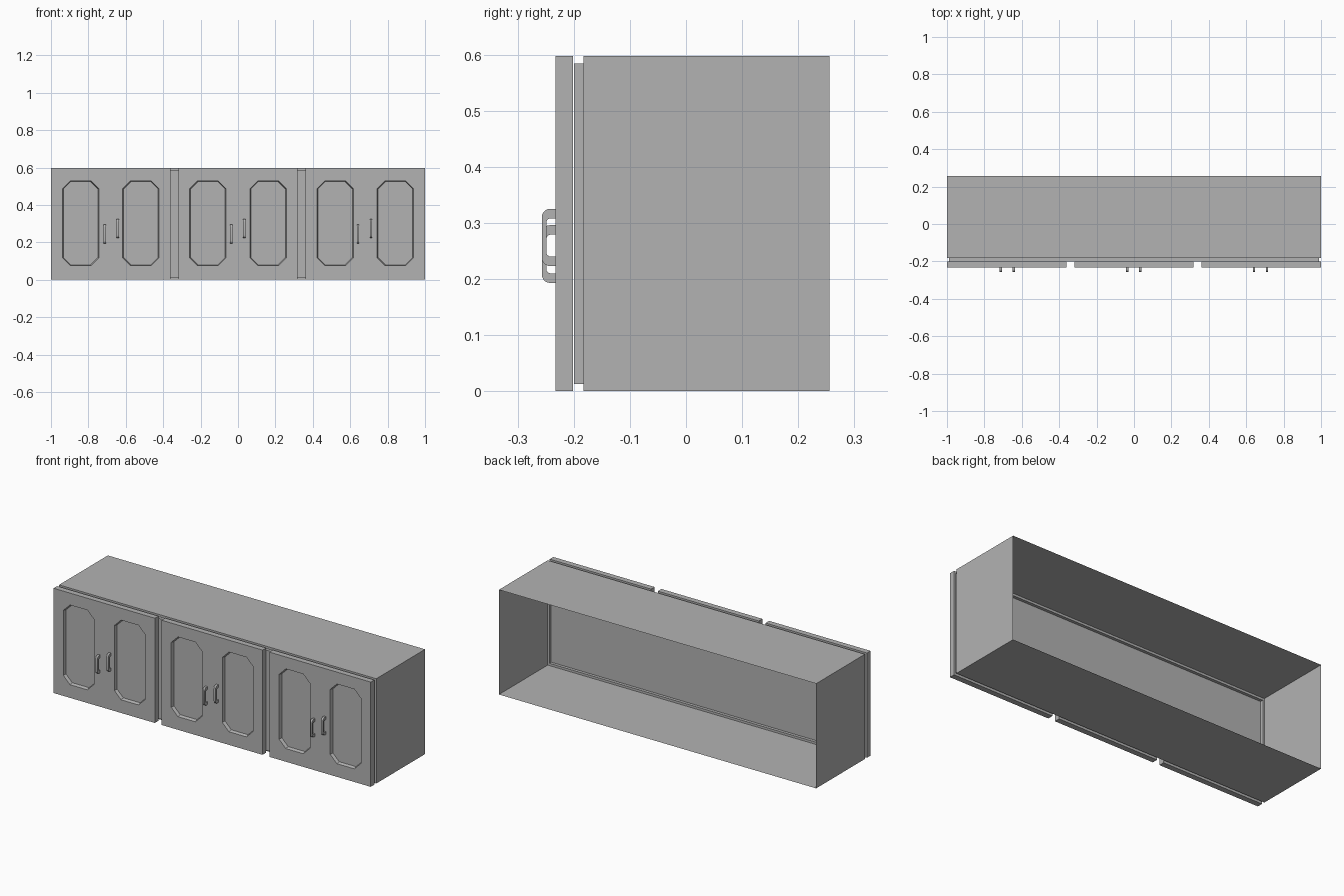
import bpy
import bmesh
import math

cube = bpy.data.objects.get("Cube")
if cube:
    bpy.data.objects.remove(cube, do_unlink=True)

GREY = bpy.data.materials.new("plain_grey")
GREY.use_nodes = True
GREY.diffuse_color = (0.45, 0.45, 0.45, 1)
GREY.node_tree.nodes["Principled BSDF"].inputs["Base Color"].default_value = (0.45, 0.45, 0.45, 1)

HEIGHT = 0.597
DOOR_BACK, DOOR_FRONT = -0.201, -0.233


def finish(bm, name, recalc=True):
    """Turn a bmesh into a grey object."""
    if recalc:
        bmesh.ops.recalc_face_normals(bm, faces=bm.faces)
    mesh = bpy.data.meshes.new(name)
    bm.to_mesh(mesh)
    bm.free()
    mesh.materials.append(GREY)
    ob = bpy.data.objects.new(name, mesh)
    bpy.context.collection.objects.link(ob)
    return ob


def loft(bm, rings, cap_first=True, cap_last=True):
    """Skin matching closed rings of points, optionally capping the ends."""
    loops = [[bm.verts.new(p) for p in ring] for ring in rings]
    n = len(loops[0])
    for a, b in zip(loops, loops[1:]):
        for i in range(n):
            j = (i + 1) % n
            bm.faces.new((a[i], a[j], b[j], b[i]))
    if cap_first:
        bm.faces.new(loops[0][::-1])
    if cap_last:
        bm.faces.new(loops[-1])


def rect(x0, x1, z0, z1, y):
    return [(x0, y, z0), (x1, y, z0), (x1, y, z1), (x0, y, z1)]


def octagon(cx, cz, hw, hh, c, y):
    """Rectangle with clipped corners."""
    pts = [(hw - c, -hh), (hw, c - hh), (hw, hh - c), (hw - c, hh),
           (c - hw, hh), (-hw, hh - c), (-hw, c - hh), (c - hw, -hh)]
    return [(cx + x, y, cz + z) for x, z in pts]


# Cabinet body: thin shell, open at the back, stepping in to a narrower front
bm = bmesh.new()
loft(bm, [rect(-1, 1, 0, HEIGHT, 0.256),
          rect(-1, 1, 0, HEIGHT, -0.183),
          rect(-0.99, 0.99, 0.013, 0.584, -0.183),
          rect(-0.99, 0.99, 0.013, 0.584, -0.2)], cap_first=False)
bm.normal_update()
front = min(bm.faces, key=lambda f: f.calc_center_median().y)
if front.normal.y > 0:
    bmesh.ops.reverse_faces(bm, faces=bm.faces)
finish(bm, "cabinet_body", recalc=False)


def make_door(name, x0, x1):
    """Door slab with two sunken clipped-corner panels."""
    bm = bmesh.new()
    loft(bm, [rect(x0, x1, 0, HEIGHT, DOOR_BACK), rect(x0, x1, 0, HEIGHT, DOOR_FRONT)])
    door = finish(bm, name)
    mid = (x0 + x1) / 2
    bm = bmesh.new()
    for side in (-1, 1):
        cx = mid + side * 0.161
        loft(bm, [octagon(cx, 0.302, 0.097, 0.227, 0.042, DOOR_FRONT - 0.01),
                  octagon(cx, 0.302, 0.097, 0.227, 0.042, DOOR_FRONT),
                  octagon(cx, 0.302, 0.092, 0.222, 0.039, DOOR_FRONT + 0.018)])
    cutter = finish(bm, "panel_cutter")
    cutter.hide_render = True
    mod = door.modifiers.new("panels", "BOOLEAN")
    mod.operation = "DIFFERENCE"
    mod.solver = "EXACT"
    mod.object = cutter
    bpy.context.view_layer.objects.active = door
    bpy.ops.object.modifier_apply(modifier=mod.name)
    bpy.data.objects.remove(cutter, do_unlink=True)


def arch(y_base, y_out, z0, z1, r, steps=5):
    """Bracket outline from the lower foot round to the upper foot."""
    pts = [(y_base, z0)]
    for cz, start in ((z0 + r, -90), (z1 - r, -180)):
        for i in range(steps + 1):
            a = math.radians(start - 90 * i / steps)
            pts.append((y_out + r + r * math.cos(a), cz + r * math.sin(a)))
    return pts + [(y_base, z1)]


def make_handle(name, x, z0, z1):
    """Rounded pull handle standing off the door."""
    outer = arch(DOOR_FRONT, -0.257, z0, z1, 0.015)
    inner = arch(DOOR_FRONT, -0.249, z0 + 0.017, z1 - 0.017, 0.008)
    bm = bmesh.new()
    # Cross-sections run along the bracket from foot to foot
    loft(bm, [[(x - 0.006, oy, oz), (x + 0.006, oy, oz),
               (x + 0.006, iy, iz), (x - 0.006, iy, iz)]
              for (oy, oz), (iy, iz) in zip(outer, inner)])
    ob = finish(bm, name)
    for o in bpy.context.selected_objects:
        o.select_set(False)
    ob.select_set(True)
    bpy.context.view_layer.objects.active = ob
    bpy.ops.object.shade_smooth_by_angle(angle=math.radians(30))


# Three double doors, each with a lower and a higher handle
for label, x0, x1, hx in (("right", -1, -0.361, -0.677),
                          ("middle", -0.318, 0.318, -0.001),
                          ("left", 0.361, 1, 0.677)):
    make_door(label + "_door", x0, x1)
    make_handle(label + "_door_low_handle", hx - 0.035, 0.193, 0.296)
    make_handle(label + "_door_high_handle", hx + 0.034, 0.223, 0.325)
